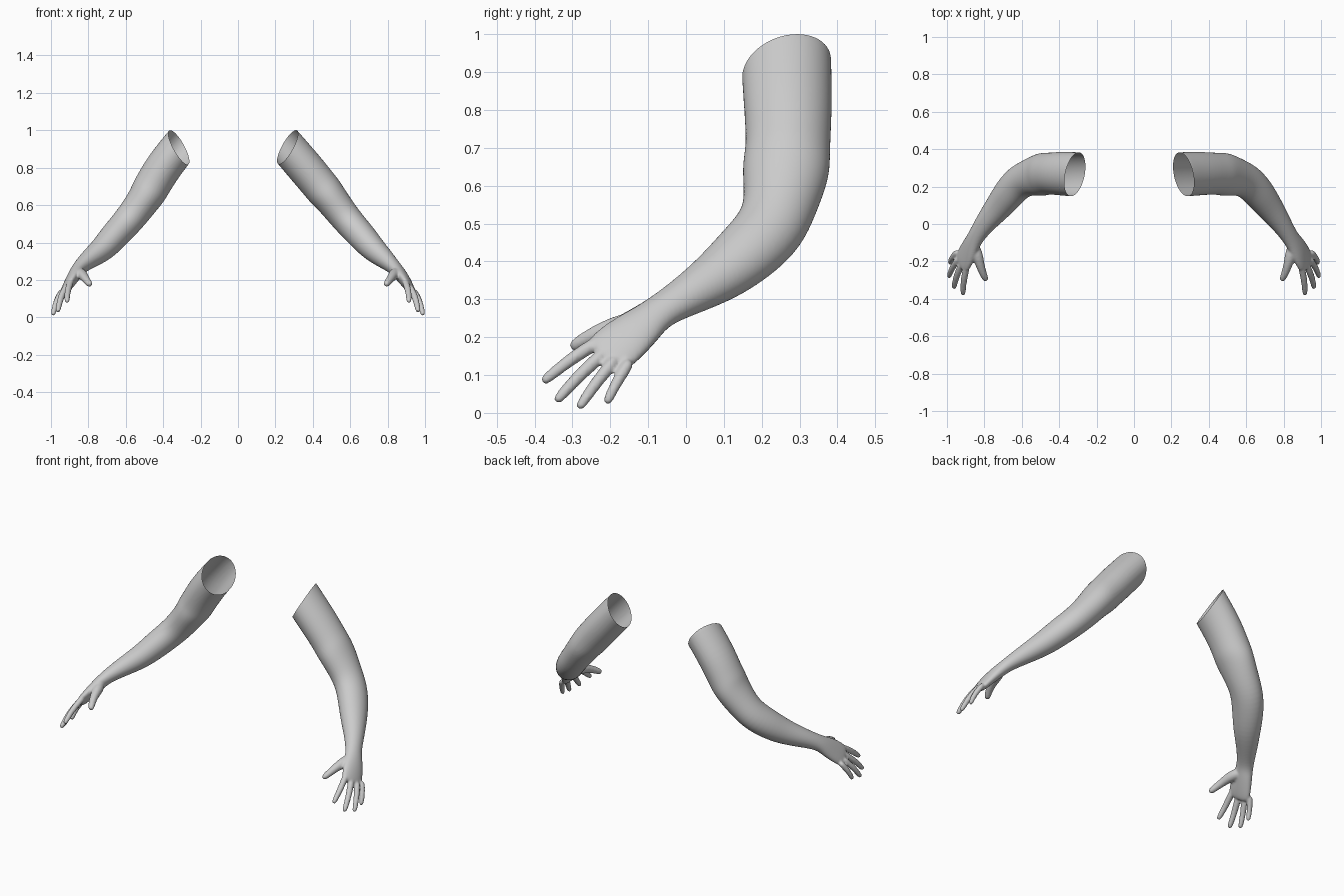
import bpy, bmesh, math
from mathutils import Vector

cube = bpy.data.objects.get("Cube")
if cube:
    bpy.data.objects.remove(cube, do_unlink=True)

grey = bpy.data.materials.new("plain_grey")
grey.use_nodes = True
grey.diffuse_color = (0.6, 0.6, 0.6, 1)
grey.node_tree.nodes["Principled BSDF"].inputs["Base Color"].default_value = (0.6, 0.6, 0.6, 1)

# Arm stations from shoulder opening to knuckles: centre, thickness, breadth
ARM = [
    ((.18, .265, 1.01), .098, .12),
    ((.265, .265, .91), .098, .12),
    ((.36, .27, .80), .1, .117),
    ((.43, .27, .715), .098, .112),
    ((.465, .267, .672), .098, .115),
    ((.5, .263, .63), .09, .116),
    ((.56, .25, .55), .084, .098),
    ((.615, .225, .485), .08, .095),
    ((.67, .165, .425), .077, .091),
    ((.725, .09, .362), .068, .077),
    ((.785, .008, .312), .053, .058),
    ((.835, -.07, .268), .038, .047),
    ((.862, -.108, .236), .036, .057),
    ((.888, -.15, .203), .032, .068),
    ((.912, -.195, .165), .026, .073),
    ((.928, -.222, .14), .018, .062),
]

# Finger base, tip and base radius
FINGERS = [
    ((.895, -.235, .185), (.914, -.372, .087), .019),
    ((.925, -.225, .15), (.962, -.338, .036), .019),
    ((.945, -.195, .13), (.988, -.279, .018), .018),
    ((.95, -.155, .125), (.984, -.208, .03), .017),
]
THUMB = [
    ((.855, -.11, .24), .032),
    ((.835, -.17, .232), .032),
    ((.822, -.225, .215), .024),
    ((.803, -.275, .19), .02),
    ((.788, -.305, .17), .016),
]
RIM_CENTRE = (.265, .265, .91)
RIM_NORMAL = (.86, .25, -.51)


def place(p, side):
    """Put a point on the left (1) or right (-1) arm, with the right one posed wider."""
    x, y, z = p
    if side < 0:
        x += .052 * min(1, max(0, (z - .62) / .22))
        x += .018 * max(0, 1 - abs(y + .04) / .1)
    return Vector((side * x, y, z))


def loft(bm, stations, sides):
    """Closed tube with elliptical rings whose breadth follows the y axis."""
    rings = []
    last = len(stations) - 1
    for i, (c, a, b) in enumerate(stations):
        t = (stations[min(i + 1, last)][0] - stations[max(i - 1, 0)][0]).normalized()
        v = Vector((0, 1, 0))
        v = (v - t * v.dot(t)).normalized()
        u = t.cross(v)
        ring = []
        for k in range(sides):
            w = math.tau * k / sides
            ring.append(bm.verts.new(c + u * a * math.cos(w) + v * b * math.sin(w)))
        rings.append(ring)
    for r, s in zip(rings, rings[1:]):
        for k in range(sides):
            n = (k + 1) % sides
            bm.faces.new((r[k], r[n], s[n], s[k]))
    bm.faces.new(rings[0][::-1])
    bm.faces.new(rings[-1])


def build_arm(name, side):
    bm = bmesh.new()
    loft(bm, [(place(c, side), a, b) for c, a, b in ARM], 24)
    # Fingers, gently arched towards the back of the hand
    arch = Vector((side * .006, 0, .006))
    for base, tip, r in FINGERS:
        p, q = place(base, side), place(tip, side)
        path = []
        for f, k in ((-.15, .9), (.15, 1), (.5, .93), (.85, .83), (1, .72), (1.06, .42)):
            path.append((p.lerp(q, f) + arch * math.sin(math.pi * max(0, min(f, 1))), r * k, r * k))
        loft(bm, path, 12)
    loft(bm, [(place(c, side), r, r) for c, r in THUMB], 12)
    bmesh.ops.recalc_face_normals(bm, faces=bm.faces[:])
    mesh = bpy.data.meshes.new(name)
    bm.to_mesh(mesh)
    bm.free()
    obj = bpy.data.objects.new(name, mesh)
    bpy.context.collection.objects.link(obj)

    # Fuse the parts into one skin
    sub = obj.modifiers.new("round", 'SUBSURF')
    sub.levels = 2
    fuse = obj.modifiers.new("fuse", 'REMESH')
    fuse.mode = 'VOXEL'
    fuse.voxel_size = .006
    soft = obj.modifiers.new("soften", 'SMOOTH')
    soft.factor = .5
    soft.iterations = 5
    bpy.context.view_layer.update()
    graph = bpy.context.evaluated_depsgraph_get()
    skin = bpy.data.meshes.new_from_object(obj.evaluated_get(graph))
    obj.modifiers.clear()
    obj.data = skin

    # Cut the open shoulder end
    bm = bmesh.new()
    bm.from_mesh(skin)
    normal = Vector((side * RIM_NORMAL[0], RIM_NORMAL[1], RIM_NORMAL[2]))
    bmesh.ops.bisect_plane(bm, geom=bm.verts[:] + bm.edges[:] + bm.faces[:],
                           plane_co=place(RIM_CENTRE, side), plane_no=normal, clear_inner=True)
    for f in bm.faces:
        f.smooth = True
        f.material_index = 0
    bm.to_mesh(skin)
    bm.free()
    skin.materials.clear()
    skin.materials.append(grey)
    return obj


build_arm("left_arm", 1)
build_arm("right_arm", -1)
